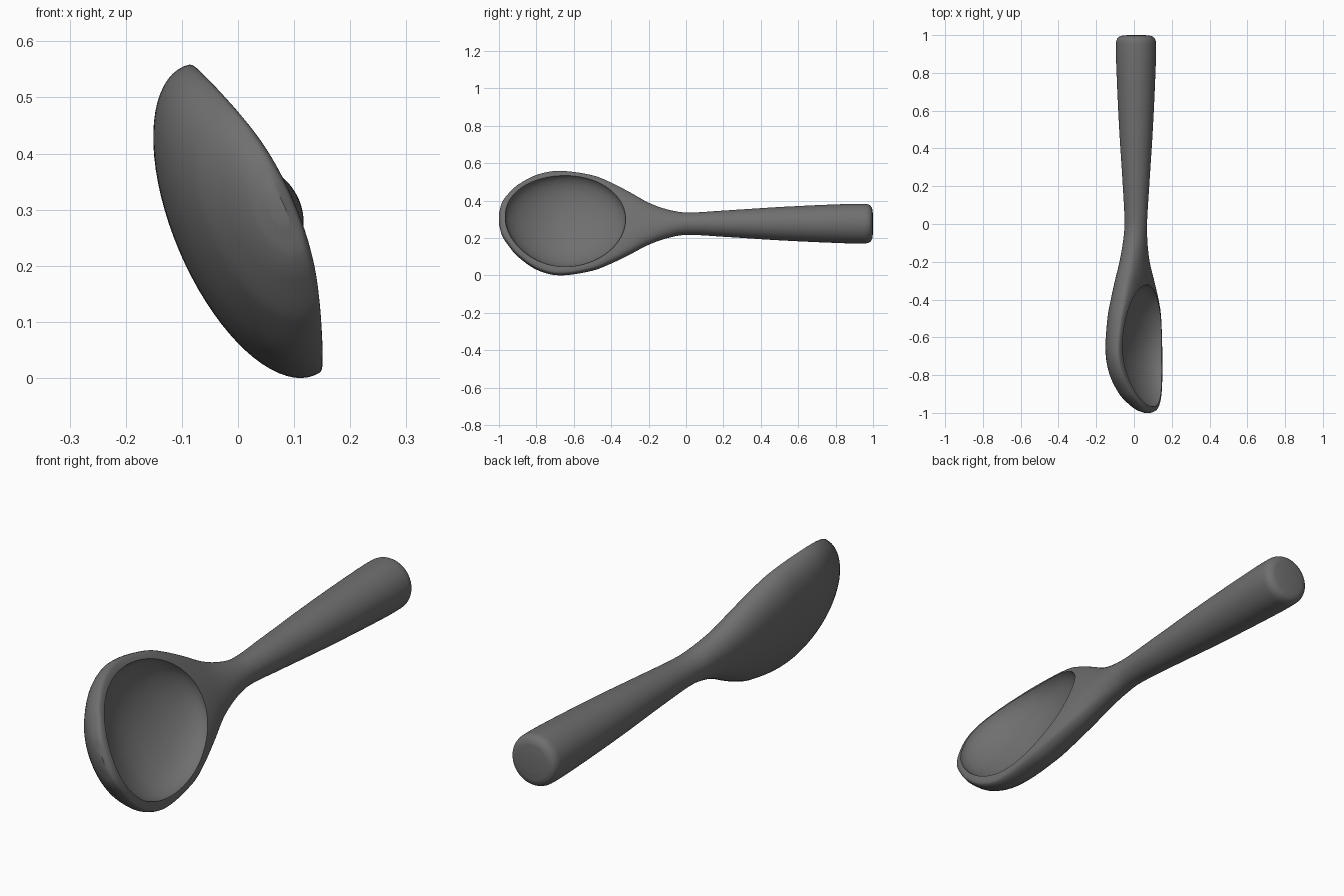
import bpy, math
from mathutils import Vector

if "Cube" in bpy.data.objects:
    bpy.data.objects.remove(bpy.data.objects["Cube"])

TILT = math.radians(23)
AXIS_Z = 0.28
SIDES = 72

# Stations along the spoon: y, half width, top, widest level, bottom
STATIONS = [
    (-1.000, 0.030, 0.078, 0.066, 0.052),
    (-0.985, 0.090, 0.094, 0.062, 0.018),
    (-0.950, 0.146, 0.095, 0.054, -0.025),
    (-0.900, 0.203, 0.083, 0.041, -0.066),
    (-0.800, 0.270, 0.061, 0.020, -0.107),
    (-0.680, 0.299, 0.047, 0.010, -0.125),
    (-0.500, 0.272, 0.055, 0.010, -0.121),
    (-0.400, 0.230, 0.062, 0.008, -0.110),
    (-0.300, 0.176, 0.062, 0.005, -0.097),
    (-0.200, 0.118, 0.058, 0.000, -0.081),
    (-0.100, 0.079, 0.057, 0.000, -0.068),
    (0.000, 0.060, 0.058, 0.000, -0.061),
    (0.200, 0.070, 0.070, 0.000, -0.070),
    (0.500, 0.089, 0.089, 0.000, -0.089),
    (0.800, 0.103, 0.103, 0.000, -0.103),
    (0.950, 0.106, 0.106, 0.000, -0.106),
    (0.982, 0.099, 0.099, 0.000, -0.099),
    (0.996, 0.078, 0.078, 0.000, -0.078),
    (1.000, 0.045, 0.045, 0.000, -0.045),
]


def place(w, y, n):
    """Width, length and opening direction to world space."""
    c, s = math.cos(TILT), math.sin(TILT)
    return Vector((c * n - s * w, y, AXIS_Z + s * n + c * w))


def resample(rows, steps):
    """Smooth curve through the stations."""
    out = []
    for i in range(len(rows) - 1):
        a, b, c, d = (Vector(rows[min(max(k, 0), len(rows) - 1)])
                      for k in (i - 1, i, i + 1, i + 2))
        # slopes scaled by station spacing, so uneven spacing stays smooth
        h = (c[0] - b[0])
        mb = (c - a) / max(c[0] - a[0], 1e-6) * h
        mc = (d - b) / max(d[0] - b[0], 1e-6) * h
        for k in range(steps):
            t = k / steps
            out.append(b * (2*t**3 - 3*t**2 + 1) + mb * (t**3 - 2*t**2 + t)
                       + c * (3*t**2 - 2*t**3) + mc * (t**3 - t**2))
    out.append(Vector(rows[-1]))
    return out


def make_object(name, rings):
    """Closed loft through equal rings."""
    m = len(rings[0])
    verts = [p for r in rings for p in r]
    faces = [(i * m + j, i * m + (j + 1) % m, (i + 1) * m + (j + 1) % m, (i + 1) * m + j)
             for i in range(len(rings) - 1) for j in range(m)]
    faces += [tuple(range(m))[::-1], tuple(range(len(verts) - m, len(verts)))]
    mesh = bpy.data.meshes.new(name)
    mesh.from_pydata(verts, [], faces)
    obj = bpy.data.objects.new(name, mesh)
    bpy.context.collection.objects.link(obj)
    bpy.context.view_layer.objects.active = obj
    obj.select_set(True)
    bpy.ops.object.mode_set(mode='EDIT')
    bpy.ops.mesh.select_all(action='SELECT')
    bpy.ops.mesh.normals_make_consistent(inside=False)
    bpy.ops.object.mode_set(mode='OBJECT')
    obj.select_set(False)
    return obj


stations = resample(STATIONS, 6)


def rim_height(y):
    """Top level of the bowl at a given length."""
    for a, b in zip(stations, stations[1:]):
        if a[0] <= y <= b[0]:
            return a[2] + (b[2] - a[2]) * (y - a[0]) / max(b[0] - a[0], 1e-6)
    return stations[0][2]


# Solid spoon: round handle blending into a flat-topped bowl
rings = []
for y, half, top, mid, bottom in stations:
    blend = min(max((-0.1 - y) / 0.35, 0), 1)
    power = 1 - 0.5 * blend
    ring = []
    for j in range(SIDES):
        a = 2 * math.pi * j / SIDES
        s = math.sin(a)
        n = mid + ((top - mid) * s ** power if s > 1e-6 else (mid - bottom) * s)
        ring.append(place(half * math.cos(a), y, n))
    rings.append(ring)
spoon = make_object("spoon", rings)

# Cavity cutter: ellipsoid that follows the curved rim
rings = []
for i in range(1, 40):
    t = math.pi * i / 40
    y = -0.645 - 0.322 * math.cos(t)
    r = math.sin(t)
    rings.append([place(0.266 * r * math.cos(2 * math.pi * j / 64), y,
                        rim_height(y) + 0.128 * r * math.sin(2 * math.pi * j / 64))
                  for j in range(64)])
cutter = make_object("cavity_cutter", rings)
cutter.hide_render = True

# Hollow out the bowl
cut = spoon.modifiers.new("cavity", 'BOOLEAN')
cut.operation = 'DIFFERENCE'
cut.solver = 'EXACT'
cut.object = cutter
bpy.context.view_layer.objects.active = spoon
spoon.select_set(True)
bpy.ops.object.modifier_apply(modifier="cavity")
bpy.data.objects.remove(cutter, do_unlink=True)

# Stand on the ground, centred
low = min(v.co.z for v in spoon.data.vertices)
xs = [v.co.x for v in spoon.data.vertices]
shift = Vector((-(min(xs) + max(xs)) / 2, 0, -low))
for v in spoon.data.vertices:
    v.co += shift

grey = bpy.data.materials.new("dark_grey")
grey.diffuse_color = (0.16, 0.16, 0.16, 1)
grey.use_nodes = True
grey.node_tree.nodes["Principled BSDF"].inputs["Base Color"].default_value = grey.diffuse_color
spoon.data.materials.clear()
spoon.data.materials.append(grey)
bpy.ops.object.shade_smooth_by_angle(angle=math.radians(35))
